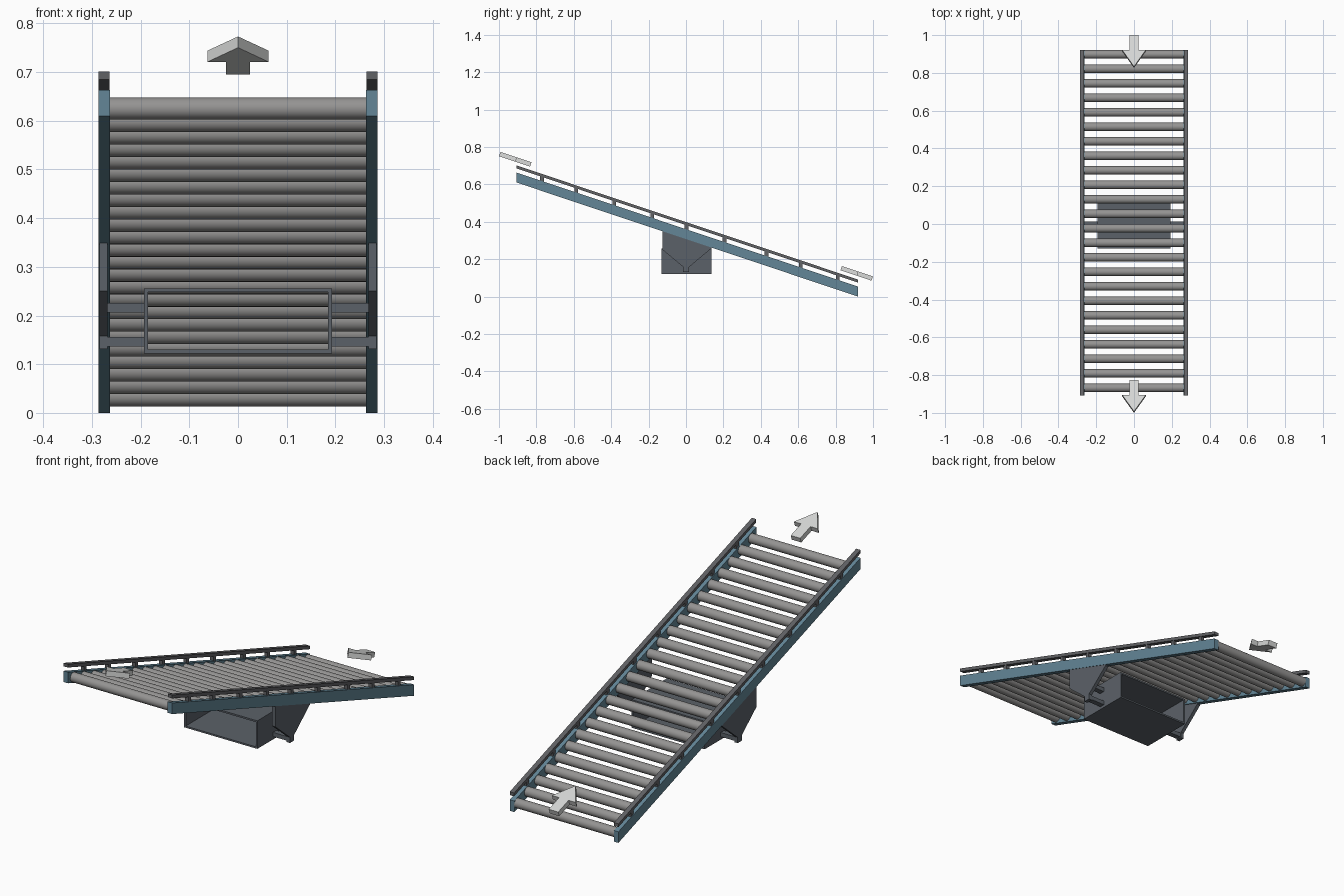
import bpy, bmesh, math
from mathutils import Matrix

if "Cube" in bpy.data.objects:
    bpy.data.objects.remove(bpy.data.objects["Cube"])

SLOPE = 0.334
def base(y):                       # underside height of the inclined side beams
    return SLOPE * (0.92 - y)

def mat(name, rgb):
    m = bpy.data.materials.new(name)
    m.diffuse_color = (*rgb, 1)
    m.use_nodes = True
    m.node_tree.nodes["Principled BSDF"].inputs["Base Color"].default_value = m.diffuse_color
    return m

BLUE = mat("steel_blue", (0.125, 0.24, 0.31))
SLATE = mat("slate_grey", (0.105, 0.12, 0.14))
RAIL = mat("rail_grey", (0.12, 0.122, 0.13))
ROLL = mat("roller_grey", (0.30, 0.295, 0.29))
LIGHT = mat("arrow_light_grey", (0.68, 0.69, 0.68))

def finish(bm, name, m):
    bmesh.ops.recalc_face_normals(bm, faces=bm.faces)
    me = bpy.data.meshes.new(name)
    bm.to_mesh(me)
    bm.free()
    me.materials.append(m)
    ob = bpy.data.objects.new(name, me)
    bpy.context.collection.objects.link(ob)
    return ob

def prism(name, a, b, m):
    """Solid between two matching outlines."""
    bm = bmesh.new()
    va = [bm.verts.new(p) for p in a]
    vb = [bm.verts.new(p) for p in b]
    bm.faces.new(va)
    bm.faces.new(vb[::-1])
    n = len(a)
    for i in range(n):
        j = (i + 1) % n
        bm.faces.new((va[i], vb[i], vb[j], va[j]))
    return finish(bm, name, m)

def side_profile(name, x0, x1, yz, m):
    return prism(name, [(x0, y, z) for y, z in yz], [(x1, y, z) for y, z in yz], m)

def sloped(name, x0, x1, y0, y1, h0, h1, m):
    """Bar following the incline, with vertical ends."""
    return side_profile(name, x0, x1, [(y0, base(y0) + h0), (y1, base(y1) + h0),
                                       (y1, base(y1) + h1), (y0, base(y0) + h1)], m)

def box(name, x0, x1, y0, y1, z0, z1, m):
    return side_profile(name, x0, x1, [(y0, z0), (y1, z0), (y1, z1), (y0, z1)], m)

Y0, Y1 = -0.907, 0.92
posts = [-0.77, -0.587, -0.383, -0.18, 0.003, 0.206, 0.43, 0.614, 0.812]
for s, side in ((-1, "left"), (1, "right")):
    # inclined beam, guard rail and its spacers
    sloped(f"side_beam_{side}", s * 0.263, s * 0.287, Y0, Y1, 0, 0.053, BLUE)
    sloped(f"guide_rail_{side}", s * 0.264, s * 0.287, Y0, Y1, 0.075, 0.091, RAIL)
    for i, y in enumerate(posts):
        sloped(f"rail_spacer_{side}_{i}", s * 0.267, s * 0.284,
               y - 0.01, y + 0.01, 0.052, 0.076, RAIL)
    # tapered hanger plate below the beam
    side_profile(f"hanger_plate_{side}", s * 0.268, s * 0.285,
                 [(-0.125, base(-0.125)), (-0.125, 0.25), (-0.015, 0.158), (-0.015, 0.131),
                  (0.017, 0.131), (0.017, 0.158), (0.135, 0.257), (0.135, base(0.135))], SLATE)
    # cross bars from hanger to the housing
    for i, z in enumerate((0.206, 0.136)):
        box(f"cross_bar_{side}_{i}", s * 0.19, s * 0.27, -0.012, 0.014, z, z + 0.02, SLATE)

# rollers
N = 24
for i in range(N):
    y = 0.898 - i * (0.898 + 0.868) / (N - 1)
    bm = bmesh.new()
    bmesh.ops.create_cone(bm, cap_ends=True, segments=24, radius1=0.0225, radius2=0.0225,
                          depth=0.53, matrix=Matrix.Translation((0, y, base(y) + 0.028))
                          @ Matrix.Rotation(math.pi / 2, 4, 'Y'))
    for f in bm.faces:
        f.smooth = len(f.verts) == 4
    finish(bm, f"roller_{i}", ROLL)

# hollow housing, open at front and back
bm = bmesh.new()
rings = []
for y in (-0.13, 0.135):
    for x, z0, z1 in ((0.193, 0.122, 0.256), (0.185, 0.13, 0.248)):
        rings.append([bm.verts.new(p) for p in
                      ((-x, y, z0), (x, y, z0), (x, y, z1), (-x, y, z1))])
for a, b in ((0, 1), (1, 3), (3, 2), (2, 0)):
    for i in range(4):
        j = (i + 1) % 4
        bm.faces.new((rings[a][i], rings[a][j], rings[b][j], rings[b][i]))
finish(bm, "drive_housing", SLATE)

# direction arrows floating above both ends, pointing uphill
outline = [(0, -1.0), (0.063, -0.912), (0.025, -0.912), (0.025, -0.834),
           (-0.025, -0.834), (-0.025, -0.912), (-0.063, -0.912)]
for name, dy in (("arrow_upper", 0), ("arrow_lower", 1.826)):
    low = [(x, y + dy, base(y + dy) + 0.109) for x, y in outline]
    prism(name, low, [(x, y + 0.008, z + 0.023) for x, y, z in low], LIGHT)
